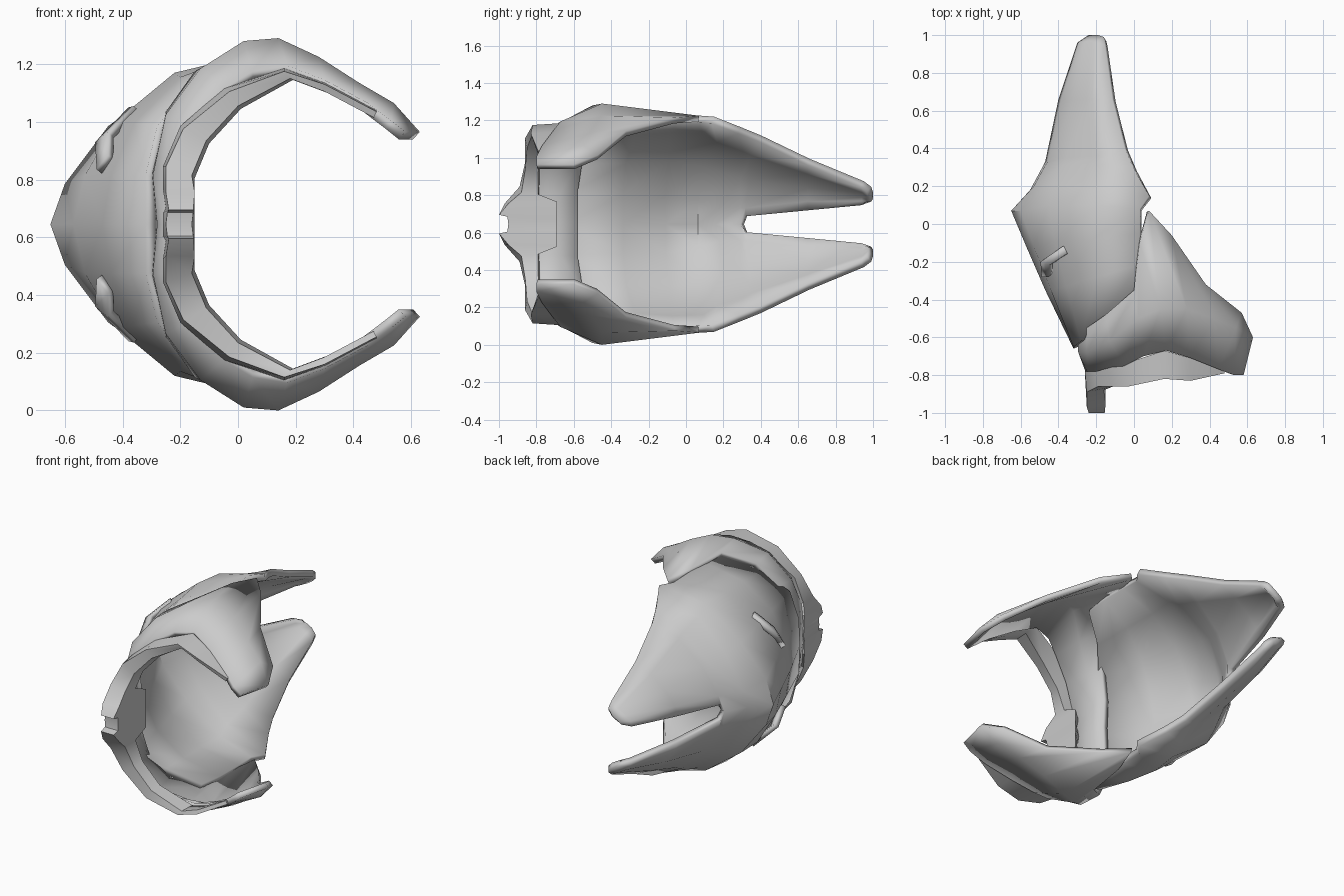
import bpy, bmesh, math
from mathutils import Vector

MID = 0.645                      # height of the mirror plane
CORE = Vector((0.15, -0.2, 0.0))  # point inside the shell, used to face normals outward


def loft(name, rows, thick=0.0, closed=False):
    """Skin rows of (x, y, half-height) points, then mirror about the mid plane."""
    bm = bmesh.new()
    grid = [[bm.verts.new(p) for p in row] for row in rows]
    n = len(rows[0])
    for a, b in zip(grid, grid[1:]):
        for i in range(n if closed else n - 1):
            j = (i + 1) % n
            bm.faces.new((a[i], a[j], b[j], b[i]))
    if closed:
        bm.faces.new(grid[-1])
        bmesh.ops.recalc_face_normals(bm, faces=bm.faces)
    bm.normal_update()
    side = sum(f.normal.dot(f.calc_center_median() - CORE) * f.calc_area() for f in bm.faces)
    if not closed and side < 0:
        bmesh.ops.reverse_faces(bm, faces=bm.faces)
    me = bpy.data.meshes.new(name)
    bm.to_mesh(me)
    bm.free()
    ob = bpy.data.objects.new(name, me)
    bpy.context.collection.objects.link(ob)
    ob.location.z = MID
    m = ob.modifiers.new("mirror", 'MIRROR')
    m.use_axis = (False, False, True)
    m.use_clip = True
    if thick:
        s = ob.modifiers.new("thickness", 'SOLIDIFY')
        s.thickness = thick
        s.offset = -1
    bpy.context.view_layer.objects.active = ob
    ob.select_set(True)
    bpy.ops.object.shade_smooth_by_angle(angle=math.radians(40))
    ob.select_set(False)
    return ob


# Rear plate: stations from the front seam to the prong tips, spine to outer edge
loft("rear_plate", [
    [(-.32, -.66, 0), (-.32, -.65, .17), (-.28, -.62, .34), (-.17, -.50, .48), (0, -.38, .585)],
    [(-.47, -.35, 0), (-.44, -.35, .17), (-.36, -.33, .35), (-.20, -.28, .51), (.02, -.22, .59)],
    [(-.57, -.12, 0), (-.53, -.12, .17), (-.42, -.10, .36), (-.22, -.08, .525), (.03, -.05, .585)],
    [(-.65, .07, 0), (-.60, .07, .14), (-.45, .10, .34), (-.20, .10, .52), (.03, .08, .58)],
    [(-.55, .18, 0), (-.53, .20, .10), (-.42, .21, .30), (-.21, .18, .47), (.08, .15, .575)],
    [(-.48, .31, 0), (-.47, .31, .10), (-.38, .31, .27), (-.20, .32, .42), (0, .29, .52)],
    [(-.47, .33, .05), (-.455, .33, .10), (-.36, .35, .26), (-.20, .36, .40), (-.05, .40, .475)],
    [(-.40, .66, .085), (-.385, .66, .14), (-.32, .66, .22), (-.22, .66, .30), (-.115, .66, .35)],
    [(-.30, .96, .11), (-.29, .96, .14), (-.26, .96, .17), (-.21, .96, .20), (-.155, .95, .23)],
    [(-.25, .99, .12), (-.24, 1.0, .135), (-.22, 1.0, .15), (-.19, 1.0, .17), (-.16, .99, .20)],
], thick=0.04)

# Front band: stations around the C, each given as lip, crest and back edge
band = [
    [(-.25, -.80, 0), (-.28, -.68, 0), (-.29, -.58, 0)],
    [(-.24, -.80, .17), (-.295, -.68, .17), (-.30, -.58, .18)],
    [(-.17, -.79, .34), (-.25, -.68, .38), (-.25, -.55, .39)],
    [(-.05, -.75, .47), (-.13, -.62, .54), (-.15, -.48, .53)],
    [(.05, -.70, .53), (.02, -.50, .635), (0, -.35, .61)],
    [(.17, -.67, .55), (.14, -.45, .645), (.03, -.10, .60)],
    [(.30, -.71, .50), (.28, -.45, .58), (.08, .07, .58)],
    [(.45, -.77, .42), (.42, -.50, .49), (.20, -.06, .57)],
    [(.53, -.80, .36), (.54, -.55, .42), (.38, -.32, .50)],
    [(.58, -.80, .32), (.63, -.60, .32), (.57, -.47, .37)],
]
loft("front_band", band, thick=0.035)

# Inner rim with the small beak at its middle: closed four-point sections
loft("inner_rim", [
    [(-.26, -.78, 0), (-.25, -.95, 0), (-.16, -.95, 0), (-.15, -.69, 0)],
    [(-.26, -.79, .04), (-.245, -.955, .04), (-.155, -.955, .04), (-.15, -.69, .03)],
    [(-.25, -.80, .055), (-.24, -1.0, .05), (-.155, -1.0, .05), (-.15, -.69, .05)],
    [(-.26, -.79, .12), (-.25, -.97, .11), (-.15, -.95, .11), (-.15, -.69, .12)],
    [(-.26, -.78, .20), (-.25, -.89, .20), (-.16, -.88, .17), (-.15, -.79, .16)],
    [(-.20, -.78, .34), (-.19, -.86, .33), (-.11, -.86, .29), (-.10, -.79, .28)],
    [(-.05, -.74, .47), (-.03, -.86, .46), (0, -.85, .41), (.01, -.78, .40)],
    [(.16, -.67, .54), (.16, -.82, .53), (.18, -.81, .505), (.19, -.72, .50)],
    [(.30, -.71, .49), (.30, -.83, .485), (.30, -.82, .46), (.31, -.76, .455)],
    [(.48, -.78, .395), (.48, -.79, .39), (.47, -.79, .37), (.47, -.77, .37)],
], closed=True)

# Bent side tab lying on the rear plate
loft("side_tab", [
    [(-.38, -.12, .405), (-.36, -.16, .41)],
    [(-.495, -.20, .285), (-.45, -.22, .32)],
    [(-.49, -.28, .19), (-.45, -.28, .24)],
], thick=0.03)
